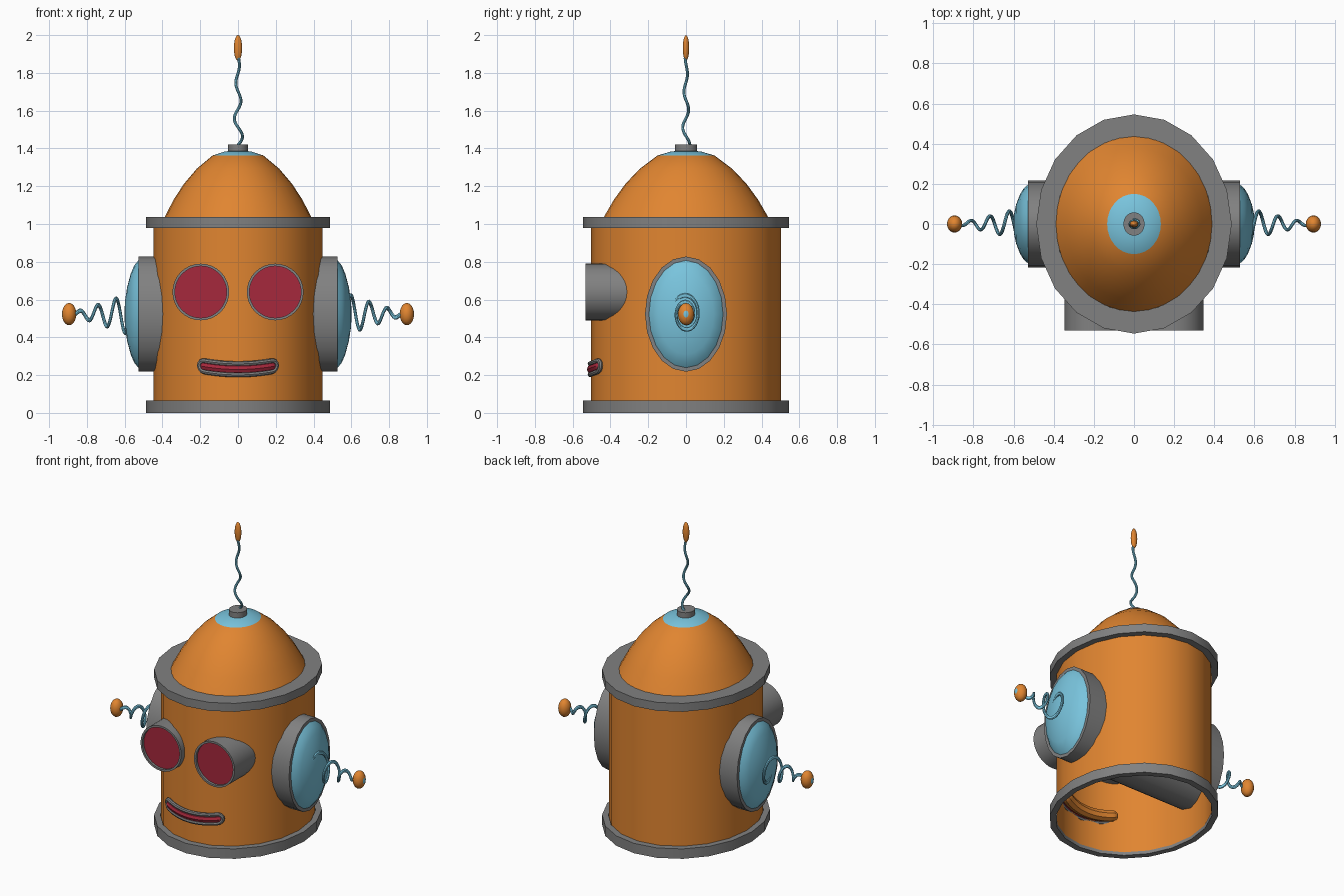
import bpy, bmesh, math
from mathutils import Matrix, Vector

if "Cube" in bpy.data.objects:
    bpy.data.objects.remove(bpy.data.objects["Cube"])


def material(name, rgb):
    m = bpy.data.materials.new(name)
    m.diffuse_color = (*rgb, 1)
    m.use_nodes = True
    m.node_tree.nodes["Principled BSDF"].inputs["Base Color"].default_value = m.diffuse_color
    return m


ORANGE = material("orange", (0.75, 0.235, 0.03))
GREY = material("grey", (0.22, 0.22, 0.22))
BLUE = material("light_blue", (0.19, 0.55, 0.72))
RED = material("crimson", (0.38, 0.021, 0.045))


def lathe(name, profile, mats, rx=1, ry=1, M=Matrix(), seg=20, split=None):
    """Spin (radius, height) points; spans from index `split` on use the second material."""
    bm = bmesh.new()
    rows = []
    for r, h in profile:
        rows.append([bm.verts.new(M @ Vector((rx * r * math.cos(2 * math.pi * i / seg),
                                              ry * r * math.sin(2 * math.pi * i / seg), h)))
                     for i in range(seg)])
    for j in range(len(rows) - 1):
        for i in range(seg):
            k = (i + 1) % seg
            f = bm.faces.new((rows[j][i], rows[j][k], rows[j + 1][k], rows[j + 1][i]))
            f.material_index = 1 if split is not None and j >= split else 0
    bmesh.ops.remove_doubles(bm, verts=bm.verts, dist=1e-5)
    me = bpy.data.meshes.new(name)
    bm.to_mesh(me)
    bm.free()
    for m in mats:
        me.materials.append(m)
    ob = bpy.data.objects.new(name, me)
    bpy.context.collection.objects.link(ob)
    return ob


def tube(name, pts, radius, mat, radii=None, closed=False, M=Matrix()):
    """Round tube along points, converted to a mesh."""
    cu = bpy.data.curves.new(name, 'CURVE')
    cu.dimensions = '3D'
    cu.bevel_depth = radius
    cu.bevel_resolution = 2
    cu.use_fill_caps = True
    sp = cu.splines.new('POLY')
    sp.points.add(len(pts) - 1)
    for i, p in enumerate(pts):
        sp.points[i].co = (*p, 1)
        sp.points[i].radius = radii[i] if radii else 1
    sp.use_cyclic_u = closed
    cu.materials.append(mat)
    ob = bpy.data.objects.new(name, cu)
    bpy.context.collection.objects.link(ob)
    bpy.ops.object.select_all(action='DESELECT')
    ob.select_set(True)
    bpy.context.view_layer.objects.active = ob
    bpy.ops.object.convert(target='MESH')
    bpy.context.object.data.transform(M)


def bead_profile(centre, half, n=10):
    return [(math.sin(math.pi * i / n), centre - half * math.cos(math.pi * i / n))
            for i in range(n + 1)]


# head shell (open below) and its two bands
lathe("head_shell", [(1, 0.02), (1, 1.0)], [ORANGE], 0.448, 0.502)
lathe("bottom_band", [(0.925, 0), (1, 0), (1, 0.066), (0.925, 0.066), (0.925, 0)],
      [GREY], 0.487, 0.546)
lathe("top_band", [(0.8, 0.98), (1, 0.98), (1, 1.036), (0.8, 1.036), (0.8, 0.98)],
      [GREY], 0.487, 0.546)

# dome with blue crown, then the knob
lathe("dome", [(0.39, 1.034), (0.34, 1.13), (0.286, 1.213), (0.218, 1.293),
               (0.134, 1.363), (0.07, 1.384), (0, 1.39)],
      [ORANGE, BLUE], 1, 1.12, seg=32, split=4)
lathe("antenna_knob", [(0, 1.37), (0.053, 1.37), (0.053, 1.421), (0, 1.421)], [GREY], 1, 1.1)

# antenna spring and bead
pts = []
for i in range(91):
    z = 1.41 + 0.47 * i / 90
    a = 2 * math.pi * (z - 1.465) / 0.19
    amp = 0.026 - 0.02 * i / 90
    pts.append((amp * math.cos(a), -0.8 * amp * math.sin(a), z))
tube("antenna_spring", pts, 0.008, BLUE)
lathe("antenna_bead", bead_profile(1.932, 0.068), [ORANGE], 0.022, 0.017, seg=16)

# ear drum runs right through the head
TO_X = Matrix(((0, 0, 1, 0), (1, 0, 0, 0), (0, 1, 0, 0), (0, 0, 0, 1)))
EAR = Matrix.Translation((0, 0, 0.523))
lathe("ear_drum", [(0, -0.528), (1, -0.528), (1, 0.528), (0, 0.528)],
      [GREY], 0.217, 0.305, EAR @ TO_X)

# ear caps, springs and beads; the left side is the right side turned half round
for side, turn in (("right", 0), ("left", math.pi)):
    M = EAR @ Matrix.Rotation(turn, 4, 'Y') @ TO_X
    lathe(side + "_ear_cap", [(1, 0.527), (0.9, 0.55), (0.75, 0.568), (0.5, 0.587),
                              (0.25, 0.598), (0, 0.602)], [BLUE], 0.197, 0.285, M)
    pts = []
    for i in range(121):
        x = 0.585 + 0.285 * i / 120
        a = 2 * math.pi * (x - 0.622) / 0.096
        amp = 0.068 * (1 - i / 120) ** 1.1 + 0.006
        pts.append((amp * math.cos(a), -amp * math.sin(a), x))
    tube(side + "_ear_spring", pts, 0.0085, BLUE, M=M @ Matrix.Diagonal((1, 1.4, 1, 1)))
    lathe(side + "_ear_bead", bead_profile(0.894, 0.038), [ORANGE, BLUE],
          0.043, 0.059, M, seg=16, split=9)

# eyes: grey barrels with a recessed red lens
for side, x in (("right", 0.197), ("left", -0.197)):
    M = Matrix.Translation((x, 0, 0.64)) @ Matrix.Rotation(math.pi / 2, 4, 'X')
    lathe(side + "_eye", [(0, 0.28), (0.15, 0.28), (0.15, 0.531), (0.137, 0.531),
                          (0.137, 0.515), (0, 0.515)], [GREY, RED], M=M, seg=32, split=4)


# mouth follows the curve of the head
def mouth_point(x, dz=0, out=0):
    y = -0.5 * math.sqrt(1 - (x / 0.45) ** 2)
    return (x, y - out, 0.231 + 0.02 * (x / 0.2) ** 2 + dz)


def capsule(name, half, r, out, mat):
    us = [-math.cos(math.pi * i / 30) for i in range(31)]
    pts, radii = [], []
    for u in us:
        x = half * u
        d = max(0, abs(x) - (half - r))
        pts.append(mouth_point(x, out=out))
        radii.append(max(0.02, math.sqrt(max(0, 1 - (d / r) ** 2))))
    tube(name, pts, r, mat, radii)


H, R = 0.176, 0.029
loop = [(H * (i / 8 - 1), R) for i in range(17)]
loop += [(H + R * math.sin(math.pi * i / 8), R * math.cos(math.pi * i / 8)) for i in range(1, 8)]
loop += [(-x, -z) for x, z in loop]
tube("lip_ring", [mouth_point(x, z, 0.008) for x, z in loop], 0.013, GREY, closed=True)
capsule("mouth_filling", 0.198, 0.024, 0.001, RED)
capsule("mouth_pocket", 0.21, 0.036, -0.042, ORANGE)

# smooth shading, keeping the edges sharp
for ob in bpy.context.scene.objects:
    ob.select_set(True)
bpy.context.view_layer.objects.active = bpy.context.scene.objects[0]
bpy.ops.object.shade_smooth_by_angle(angle=math.radians(35))
